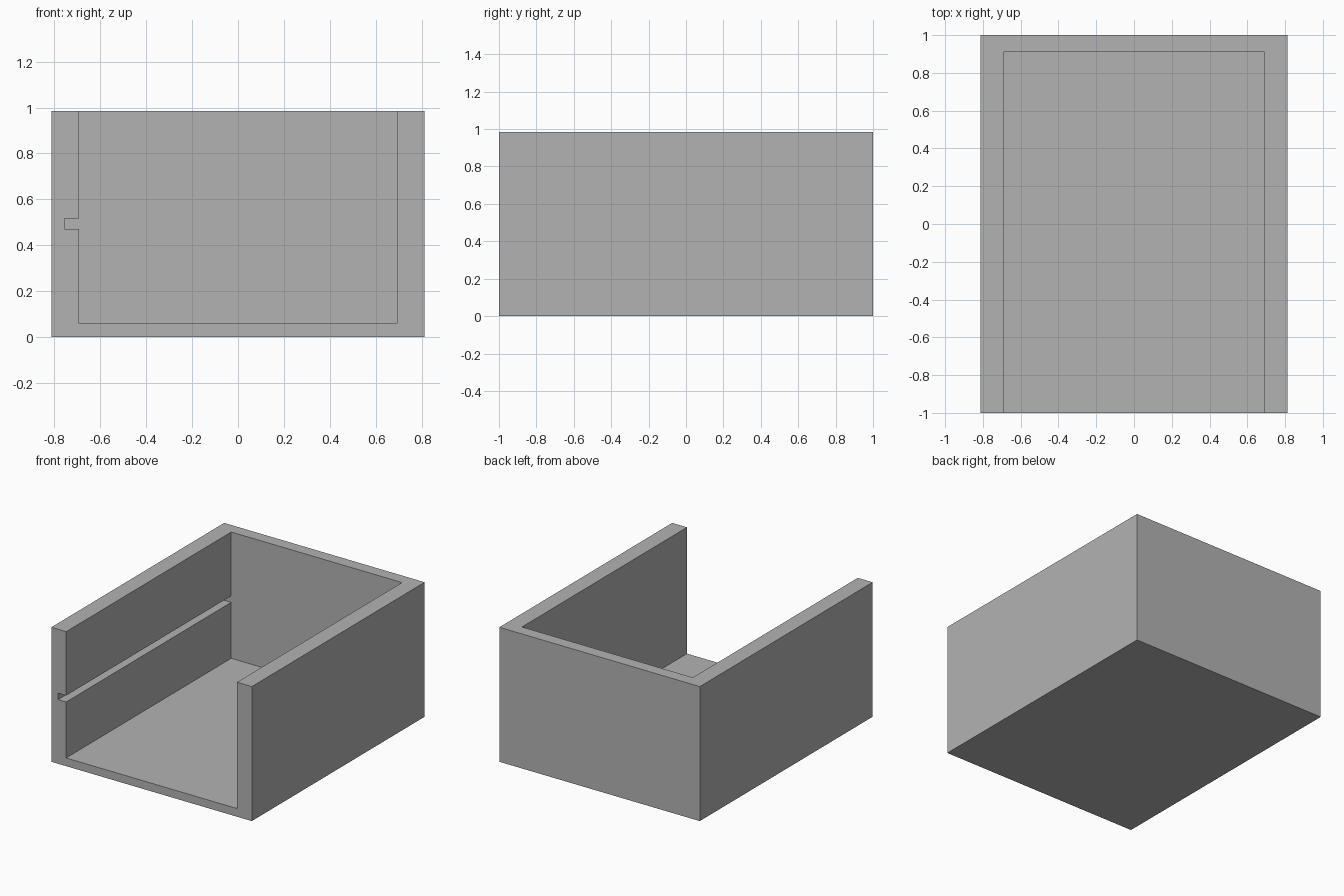
import bpy

# Remove the default cube
default = bpy.data.objects.get("Cube")
if default:
    bpy.data.objects.remove(default, do_unlink=True)

# Overall sizes
HALF_W, HALF_D, HEIGHT = 0.812, 1.0, 0.985
INNER_W, INNER_BACK, FLOOR = 0.692, 0.91, 0.06
GROOVE_X, GROOVE_LOW, GROOVE_HIGH = -0.757, 0.47, 0.517
OVERSHOOT = 0.2


def make_box(name, low, high):
    """Box between two opposite corners, with its transform in the mesh."""
    bpy.ops.mesh.primitive_cube_add(size=1)
    box = bpy.context.object
    box.name = name
    for v in box.data.vertices:
        v.co = [lo if c < 0 else hi for c, lo, hi in zip(v.co, low, high)]
    return box


def carve(target, cutter):
    """Subtract the cutter from the target, then discard it."""
    cutter.hide_render = True
    mod = target.modifiers.new("carve", "BOOLEAN")
    mod.operation = "DIFFERENCE"
    mod.solver = "EXACT"
    mod.object = cutter
    bpy.context.view_layer.objects.active = target
    bpy.ops.object.modifier_apply(modifier=mod.name)
    bpy.data.objects.remove(cutter, do_unlink=True)


# Solid block
tray = make_box("open_front_tray", (-HALF_W, -HALF_D, 0), (HALF_W, HALF_D, HEIGHT))

# Cavity open at the top and front
carve(tray, make_box("cavity_cutter",
                     (-INNER_W, -HALF_D - OVERSHOOT, FLOOR),
                     (INNER_W, INNER_BACK, HEIGHT + OVERSHOOT)))

# Slide groove along the inside of the right wall
carve(tray, make_box("groove_cutter",
                     (GROOVE_X, -HALF_D - OVERSHOOT, GROOVE_LOW),
                     (-INNER_W + OVERSHOOT, INNER_BACK, GROOVE_HIGH)))

# Plain grey finish
grey = bpy.data.materials.new("plain_grey")
grey.use_nodes = True
colour = (0.45, 0.45, 0.45, 1)
grey.diffuse_color = colour
grey.node_tree.nodes["Principled BSDF"].inputs["Base Color"].default_value = colour
tray.data.materials.clear()
tray.data.materials.append(grey)
for face in tray.data.polygons:
    face.material_index = 0
    face.use_smooth = False
